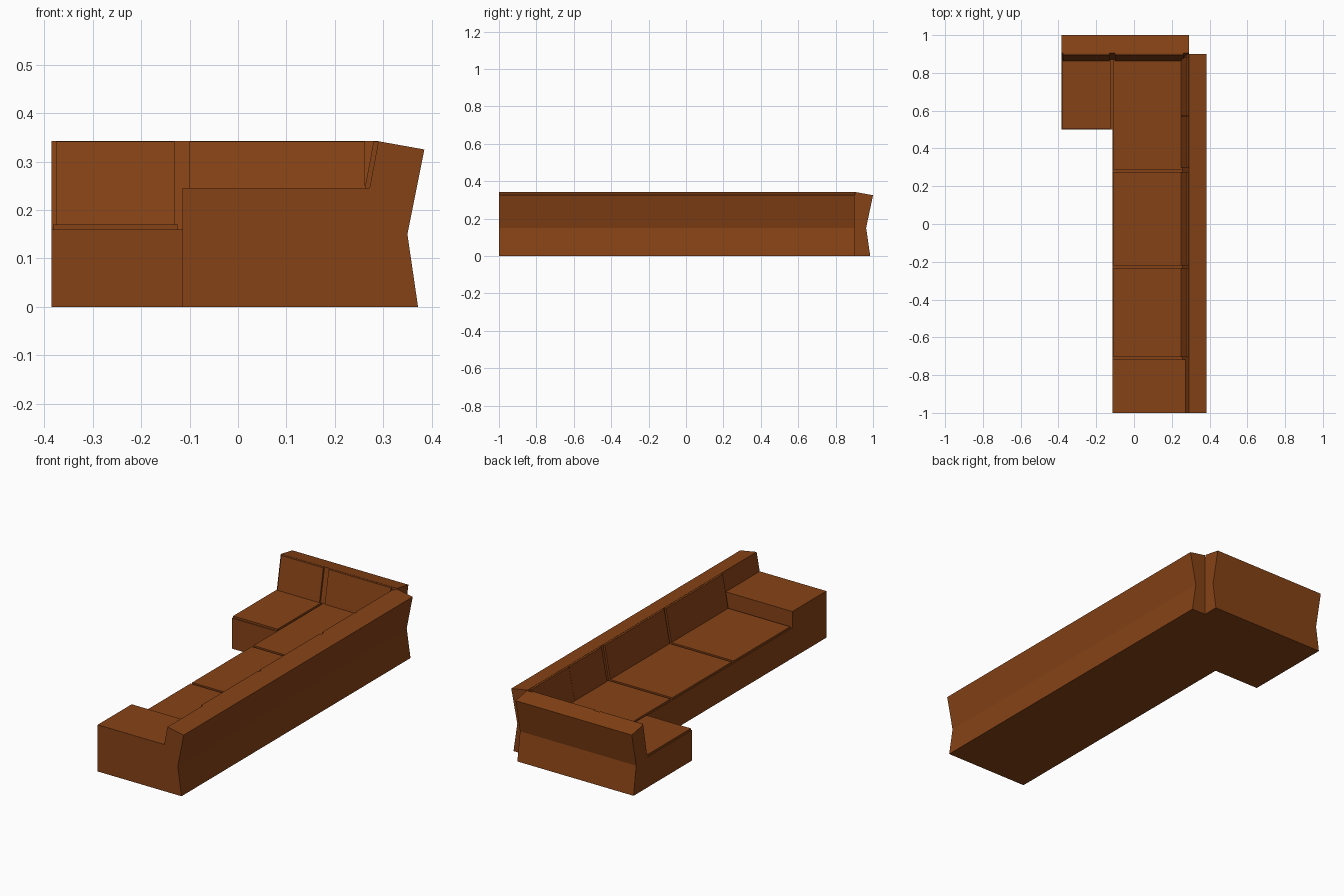
import bpy, bmesh
from mathutils import Vector

if "Cube" in bpy.data.objects:
    bpy.data.objects.remove(bpy.data.objects["Cube"])

leather = bpy.data.materials.new("brown_leather")
leather.diffuse_color = (0.24, 0.055, 0.008, 1)
leather.use_nodes = True
leather.node_tree.nodes["Principled BSDF"].inputs["Base Color"].default_value = leather.diffuse_color


def extrude(name, profile, start, end, axis):
    """Extrude a (horizontal, z) profile along the x or y axis."""
    def place(p, t):
        return Vector((t, p[0], p[1]) if axis == 'x' else (p[0], t, p[1]))
    bm = bmesh.new()
    a = [bm.verts.new(place(p, start)) for p in profile]
    b = [bm.verts.new(place(p, end)) for p in profile]
    bm.faces.new(a)
    bm.faces.new(b[::-1])
    n = len(profile)
    for i in range(n):
        bm.faces.new((a[i], b[i], b[(i + 1) % n], a[(i + 1) % n]))
    bmesh.ops.recalc_face_normals(bm, faces=bm.faces)
    mesh = bpy.data.meshes.new(name)
    bm.to_mesh(mesh)
    bm.free()
    mesh.materials.append(leather)
    ob = bpy.data.objects.new(name, mesh)
    bpy.context.collection.objects.link(ob)
    return ob


def box(name, x0, x1, y0, y1, z0, z1):
    return extrude(name, [(x0, z0), (x1, z0), (x1, z1), (x0, z1)], y0, y1, 'y')


SEAT, CUSHION, ARM, TOP = 0.16, 0.17, 0.245, 0.342

# Long section: base and pinched backrest in one profile
extrude("long_base_and_back",
        [(-0.115, 0), (0.372, 0), (0.35, 0.15), (0.385, 0.325),
         (0.29, TOP), (0.256, SEAT), (-0.115, SEAT)], -1.0, 0.9, 'y')

# Low flat armrest at the front end
extrude("armrest", [(-0.115, SEAT), (0.256, SEAT), (0.272, ARM), (-0.115, ARM)],
        -1.0, -0.718, 'y')

# Short section: seat base and backrest
box("short_base", -0.385, -0.115, 0.5, 0.9, 0, SEAT)
extrude("short_back",
        [(0.9, 0), (0.985, 0), (0.963, 0.15), (1.0, 0.325),
         (0.905, TOP), (0.871, SEAT), (0.9, SEAT)], -0.385, 0.29, 'x')

# Thin seat cushions, separated by narrow gaps
for i, (y0, y1) in enumerate([(-0.705, -0.234), (-0.22, 0.274), (0.288, 0.871)]):
    box(f"long_seat_cushion_{i + 1}", -0.112, 0.256, y0, y1, SEAT, CUSHION)
box("short_seat_cushion", -0.382, -0.124, 0.505, 0.871, SEAT, CUSHION)

# Thin slanted back cushions
long_pad = [(0.248, CUSHION), (0.258, CUSHION), (0.29, TOP - 0.001), (0.28, TOP - 0.001)]
for i, (y0, y1) in enumerate([(-0.705, -0.234), (-0.22, 0.274),
                              (0.3, 0.57), (0.571, 0.885)]):
    extrude(f"long_back_cushion_{i + 1}", long_pad, y0, y1, 'y')
short_pad = [(h + 0.615, z) for h, z in long_pad]
for i, (x0, x1) in enumerate([(-0.376, -0.131), (-0.1, 0.262)]):
    extrude(f"short_back_cushion_{i + 1}", short_pad, x0, x1, 'x')
